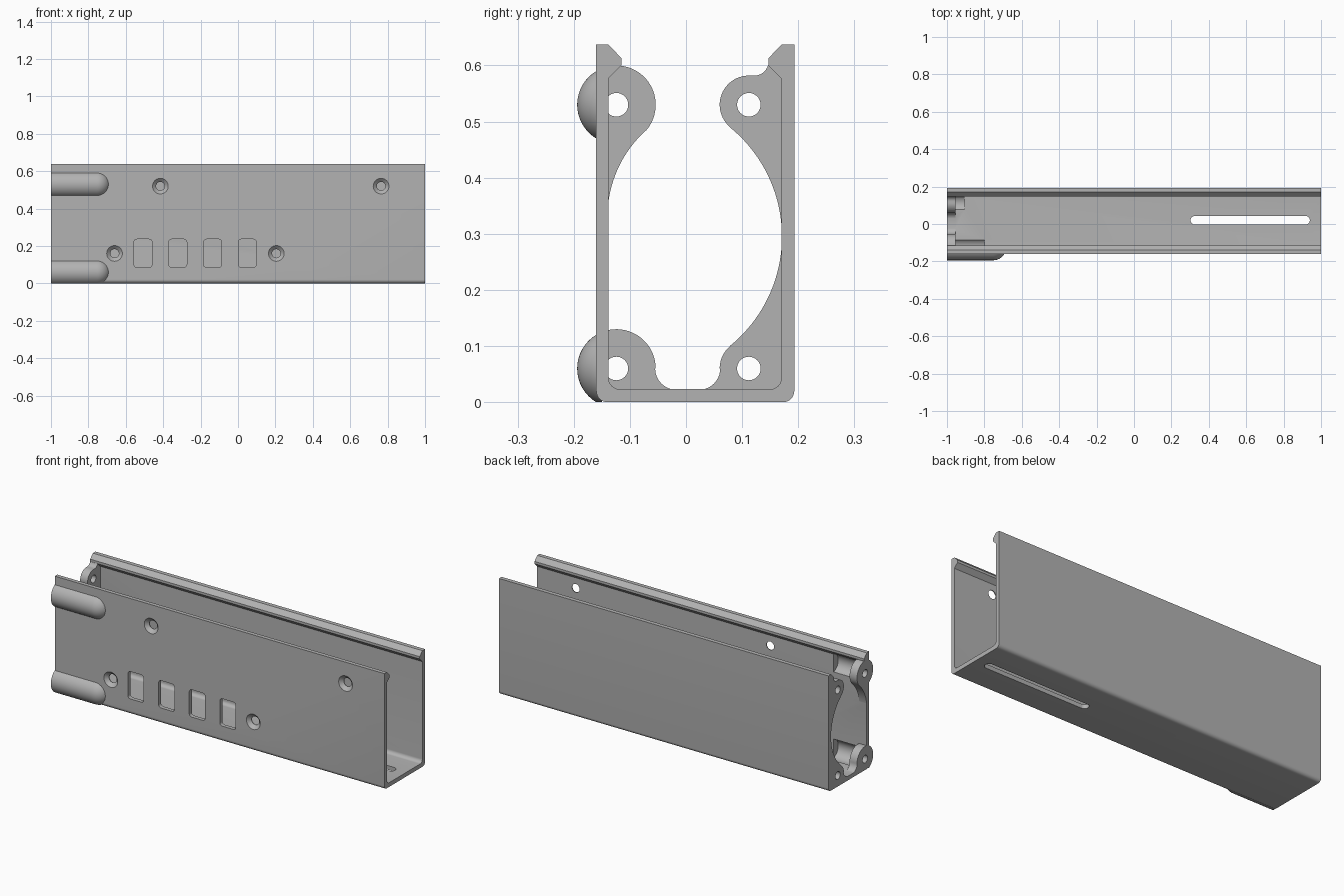
import bpy, bmesh, math
from mathutils import Vector

if "Cube" in bpy.data.objects:
    bpy.data.objects.remove(bpy.data.objects["Cube"])

metal = bpy.data.materials.new("plain_grey")
metal.use_nodes = True
grey = (0.45, 0.45, 0.45, 1)
metal.diffuse_color = grey
metal.node_tree.nodes["Principled BSDF"].inputs["Base Color"].default_value = grey


def arc(u, v, r, a0, a1, n=16):
    angles = [math.radians(a0 + (a1 - a0) * i / n) for i in range(n + 1)]
    return [(u + r * math.cos(a), v + r * math.sin(a)) for a in angles]


def finish(name, bm):
    bmesh.ops.remove_doubles(bm, verts=bm.verts, dist=1e-5)
    bmesh.ops.recalc_face_normals(bm, faces=bm.faces)
    mesh = bpy.data.meshes.new(name)
    bm.to_mesh(mesh)
    bm.free()
    obj = bpy.data.objects.new(name, mesh)
    bpy.context.collection.objects.link(obj)
    mesh.materials.append(metal)
    return obj


def prism(name, pts, axis, lo, hi):
    """Extrude a closed outline along x, y or z."""
    place = {"x": lambda u, v, w: (w, u, v),
             "y": lambda u, v, w: (u, w, v),
             "z": lambda u, v, w: (u, v, w)}[axis]
    bm = bmesh.new()
    face = bm.faces.new([bm.verts.new(place(u, v, lo)) for u, v in pts])
    out = bmesh.ops.extrude_face_region(bm, geom=[face])
    moved = [g for g in out["geom"] if isinstance(g, bmesh.types.BMVert)]
    bmesh.ops.translate(bm, verts=moved, vec=Vector(place(0, 0, hi - lo)))
    return finish(name, bm)


def lathe(name, rings, axis, u, v, n=48):
    """Solid of revolution from (position, radius) rings along x or y."""
    bm = bmesh.new()
    loops = []
    for w, r in rings:
        pts = arc(u, v, r, 0, 360, n)[:-1]
        loops.append([bm.verts.new((w, a, b) if axis == "x" else (a, w, b)) for a, b in pts])
    for p, q in zip(loops, loops[1:]):
        for i in range(n):
            j = (i + 1) % n
            bm.faces.new((p[i], p[j], q[j], q[i]))
    bm.faces.new(loops[0])
    bm.faces.new(loops[-1])
    return finish(name, bm)


def combine(target, other, operation):
    """Apply a boolean and discard the second solid."""
    mod = target.modifiers.new("bool", "BOOLEAN")
    mod.operation, mod.solver, mod.object = operation, "EXACT", other
    graph = bpy.context.evaluated_depsgraph_get()
    mesh = bpy.data.meshes.new_from_object(target.evaluated_get(graph))
    target.modifiers.clear()
    target.data = mesh
    bpy.data.objects.remove(other)


# Open channel with a lip along the top of each wall
channel = ([(-0.16, 0.637)] + arc(-0.14, 0.02, 0.02, 180, 270, 8)
           + arc(0.173, 0.02, 0.02, 270, 360, 8)
           + [(0.193, 0.637), (0.17, 0.637), (0.147, 0.613), (0.147, 0.6), (0.17, 0.577)]
           + arc(0.15, 0.043, 0.02, 0, -90, 8) + arc(-0.118, 0.043, 0.02, 270, 180, 8)
           + [(-0.138, 0.577), (-0.115, 0.6), (-0.115, 0.613), (-0.138, 0.637)])
body = prism("channel_body", channel, "x", -1, 1)

# End plate with four lobes around a large opening
plate = ([(-0.15, 0.6), (-0.15, 0.01), (0.18, 0.01), (0.18, 0.6)]
         + arc(0.122, 0.607, 0.025, -16, -90, 8)
         + arc(0.112, 0.53, 0.052, 90, 228, 24)
         + arc(-0.08, 0.295, 0.251, 51, -51, 40)
         + arc(0.112, 0.06, 0.052, 130, 180, 10)
         + arc(0.023, 0.06, 0.038, 0, -90, 10)
         + arc(-0.017, 0.06, 0.038, 270, 180, 10)
         + arc(-0.124, 0.06, 0.07, 0, 103, 20)
         + arc(0.068, 0.33, 0.208, 180, 132, 16)
         + arc(-0.124, 0.53, 0.07, -41, 82, 24))
combine(body, prism("end_plate", plate, "x", -1, -0.955), "UNION")

# Rounded screw housings on the outside of the front wall
for z in (0.53, 0.06):
    rings = [(-1, 0.07)] + [(-0.753 + a, b) for a, b in arc(0, 0, 0.07, 90, 3, 16)]
    housing = lathe("housing", rings, "x", -0.124, z)
    trim = prism("trim", [(-0.3, 0), (-0.15, 0), (-0.15, 1), (-0.3, 1)], "x", -2, 1)
    combine(housing, trim, "INTERSECT")
    combine(body, housing, "UNION")

# Screw holes through the end plate, with clearance pockets behind
for y, r, end in ((-0.124, 0.053, -0.8), (0.112, 0.05, -0.905)):
    for z in (0.53, 0.06):
        combine(body, lathe("pocket", [(-0.955, r), (end, r)], "x", y, z), "DIFFERENCE")
        combine(body, lathe("bore", [(-1.1, 0.021), (-0.9, 0.021)], "x", y, z, 32), "DIFFERENCE")

# Countersunk holes in the front wall
for x, z in ((-0.415, 0.52), (0.765, 0.52), (-0.66, 0.16), (0.205, 0.16)):
    rings = [(-0.18, 0.042), (-0.16, 0.042), (-0.142, 0.023), (-0.1, 0.023)]
    combine(body, lathe("countersink", rings, "y", x, z, 32), "DIFFERENCE")

# Row of rounded windows in the front wall
for x in (-0.508, -0.322, -0.136, 0.05):
    outline = []
    for k, (sx, sz) in enumerate(((1, 1), (-1, 1), (-1, -1), (1, -1))):
        outline += arc(x + sx * 0.033, 0.161 + sz * 0.06, 0.015, 90 * k, 90 * k + 90, 6)
    combine(body, prism("window", outline, "y", -0.18, -0.12), "DIFFERENCE")

# Long slot in the floor
slot = arc(0.917, 0.02, 0.023, -90, 90) + arc(0.325, 0.02, 0.023, 90, 270)
combine(body, prism("slot", slot, "z", -0.1, 0.1), "DIFFERENCE")

bpy.ops.object.select_all(action="DESELECT")
body.select_set(True)
bpy.context.view_layer.objects.active = body
bpy.ops.object.shade_smooth_by_angle(angle=math.radians(30))
